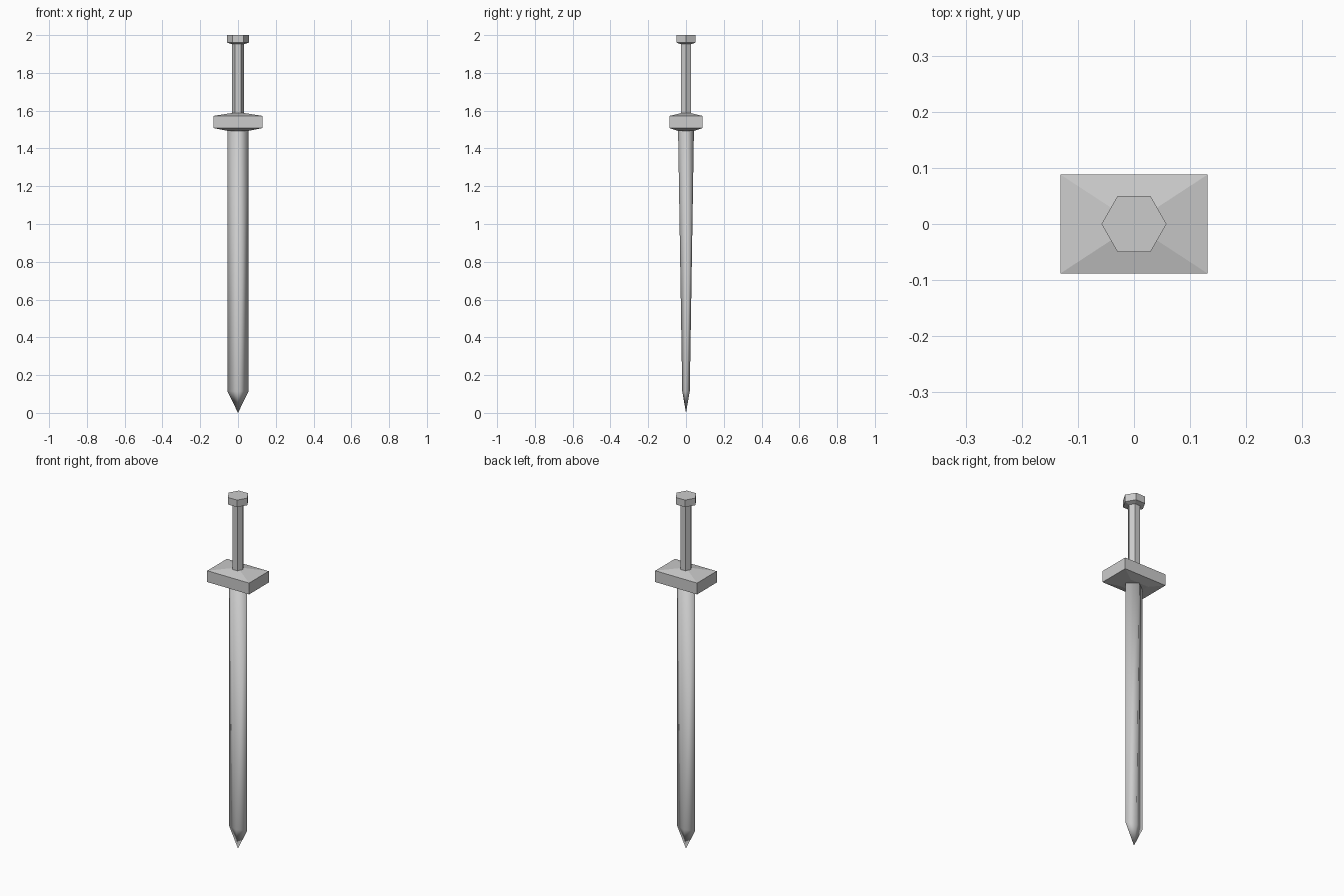
import bpy, bmesh
from math import cos, sin, pi

if "Cube" in bpy.data.objects:
    bpy.data.objects.remove(bpy.data.objects["Cube"])


def loft(name, rings, smooth=False):
    """Skin equal-length rings of points; single-point rings become tips."""
    bm = bmesh.new()
    loops = [[bm.verts.new(p) for p in r] for r in rings]
    for a, b in zip(loops, loops[1:]):
        n = max(len(a), len(b))
        for i in range(n):
            j = (i + 1) % n
            if len(a) == 1:
                bm.faces.new((a[0], b[j], b[i]))
            else:
                bm.faces.new((a[i], a[j], b[j], b[i]))
    for end in (loops[0], loops[-1]):
        if len(end) > 2:
            bm.faces.new(end)
    bmesh.ops.recalc_face_normals(bm, faces=bm.faces)
    for f in bm.faces:
        f.smooth = smooth
    mesh = bpy.data.meshes.new(name)
    bm.to_mesh(mesh)
    bm.free()
    ob = bpy.data.objects.new(name, mesh)
    bpy.context.collection.objects.link(ob)
    return ob


def ngon(n, rx, ry, z):
    return [(rx * cos(2 * pi * i / n), ry * sin(2 * pi * i / n), z) for i in range(n)]


def rect(hx, hy, z):
    return [(hx, hy, z), (-hx, hy, z), (-hx, -hy, z), (hx, -hy, z)]


# Blade: diamond section, thinning towards the point
loft("blade", [[(0, 0, 0)],
               ngon(4, 0.056, 0.020, 0.115),
               ngon(4, 0.056, 0.042, 1.50)], smooth=True)

# Guard: block with shallow sloped top and underside
loft("guard", [rect(0.056, 0.042, 1.493),
               rect(0.131, 0.088, 1.508),
               rect(0.131, 0.088, 1.572),
               rect(0.030, 0.022, 1.588)])

# Grip: slim hexagonal rod
loft("grip", [ngon(6, 0.031, 0.031, 1.58), ngon(6, 0.031, 0.031, 1.96)])

# Pommel: hexagonal cap with a bevelled underside
loft("pommel", [ngon(6, 0.031, 0.031, 1.952),
                ngon(6, 0.058, 0.058, 1.960),
                ngon(6, 0.058, 0.058, 2.0)])
